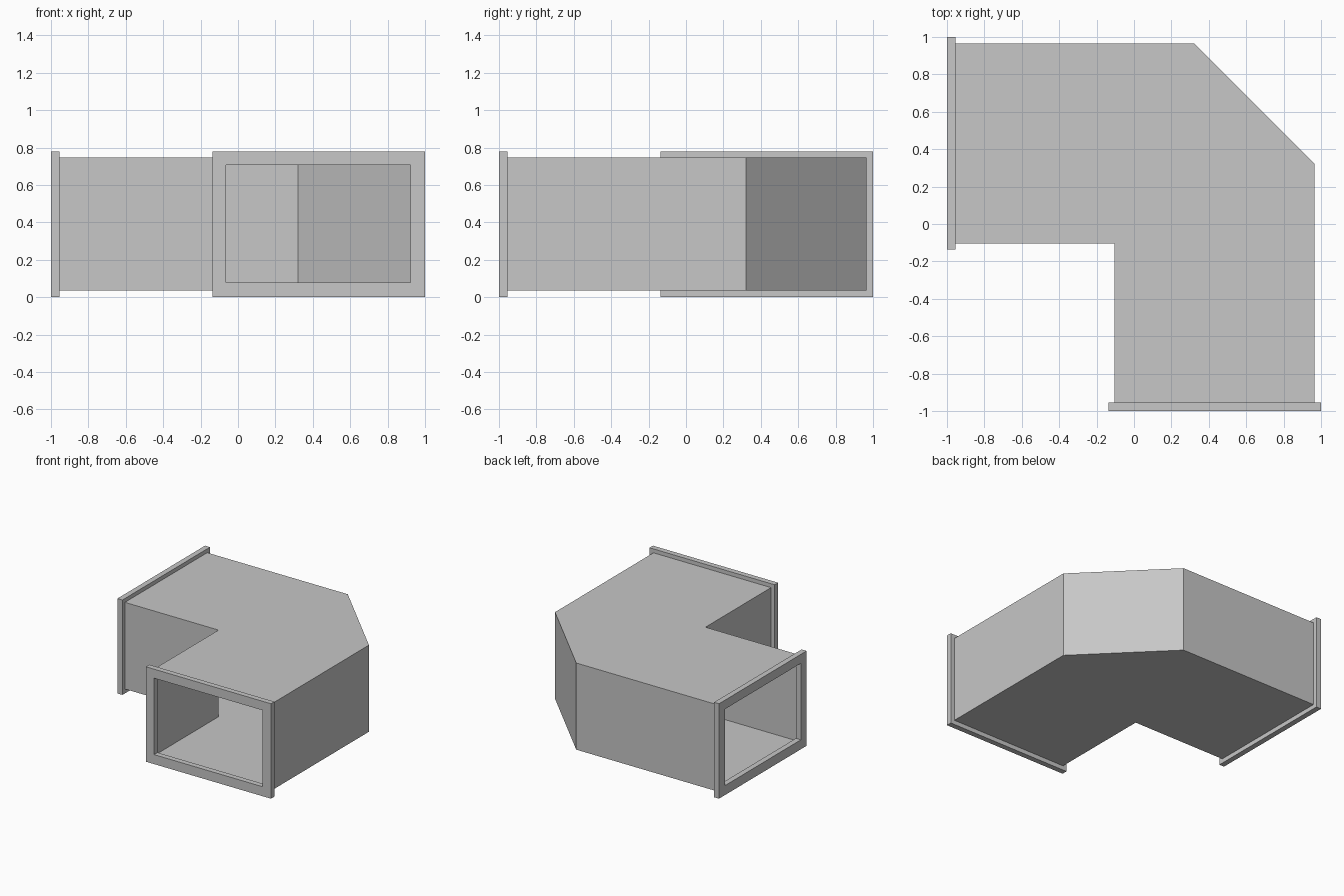
import bpy
import bmesh

if "Cube" in bpy.data.objects:
    bpy.data.objects.remove(bpy.data.objects["Cube"], do_unlink=True)

# Single plain metal colour
GREY = (0.57, 0.57, 0.57, 1)
metal = bpy.data.materials.new("light_grey_metal")
metal.use_nodes = True
metal.diffuse_color = GREY
metal.node_tree.nodes["Principled BSDF"].inputs["Base Color"].default_value = GREY

# Shared dimensions
HEIGHT = 0.78
INNER, OUTER = -0.104, 0.965      # duct side walls
MOUTH, CORNER = -0.955, 0.322     # duct ends and start of the chamfer
FLOOR, ROOF = 0.036, 0.748


def finish(bm, name):
    mesh = bpy.data.meshes.new(name)
    bm.to_mesh(mesh)
    bm.free()
    mesh.materials.append(metal)
    obj = bpy.data.objects.new(name, mesh)
    bpy.context.collection.objects.link(obj)
    return obj


def make_duct():
    """Thin sheet elbow, open at both mouths."""
    outline = [(MOUTH, INNER), (INNER, INNER), (INNER, MOUTH), (OUTER, MOUTH),
               (OUTER, CORNER), (CORNER, OUTER), (MOUTH, OUTER)]
    bm = bmesh.new()
    low = [bm.verts.new((x, y, FLOOR)) for x, y in outline]
    high = [bm.verts.new((x, y, ROOF)) for x, y in outline]
    bm.faces.new(low)
    bm.faces.new(high)
    open_sides = (2, 6)
    for i in range(len(outline)):
        if i not in open_sides:
            j = (i + 1) % len(outline)
            bm.faces.new((low[i], low[j], high[j], high[i]))
    bmesh.ops.recalc_face_normals(bm, faces=bm.faces)
    if sum(f.normal.z for f in bm.faces if f.calc_center_median().z > ROOF - 0.01) < 0:
        bmesh.ops.reverse_faces(bm, faces=bm.faces)
    return finish(bm, "elbow_duct")


def make_flange(name, swap):
    """Solid rectangular ring around a mouth; swap puts it on the x end."""
    bm = bmesh.new()

    def loop(depth, left, right, bottom, top):
        corners = [(left, bottom), (right, bottom), (right, top), (left, top)]
        return [bm.verts.new((depth, a, z) if swap else (a, depth, z))
                for a, z in corners]

    outer = (-0.137, 1, 0, HEIGHT)
    opening = (-0.063, 0.922, 0.078, 0.706)
    loops = [loop(-1, *outer), loop(-1, *opening),
             loop(MOUTH, *opening), loop(MOUTH, *outer)]
    for k in range(4):
        a, b = loops[k], loops[(k + 1) % 4]
        for i in range(4):
            j = (i + 1) % 4
            bm.faces.new((a[i], a[j], b[j], b[i]))
    bmesh.ops.recalc_face_normals(bm, faces=bm.faces)
    return finish(bm, name)


make_duct()
make_flange("front_flange", False)
make_flange("side_flange", True)
